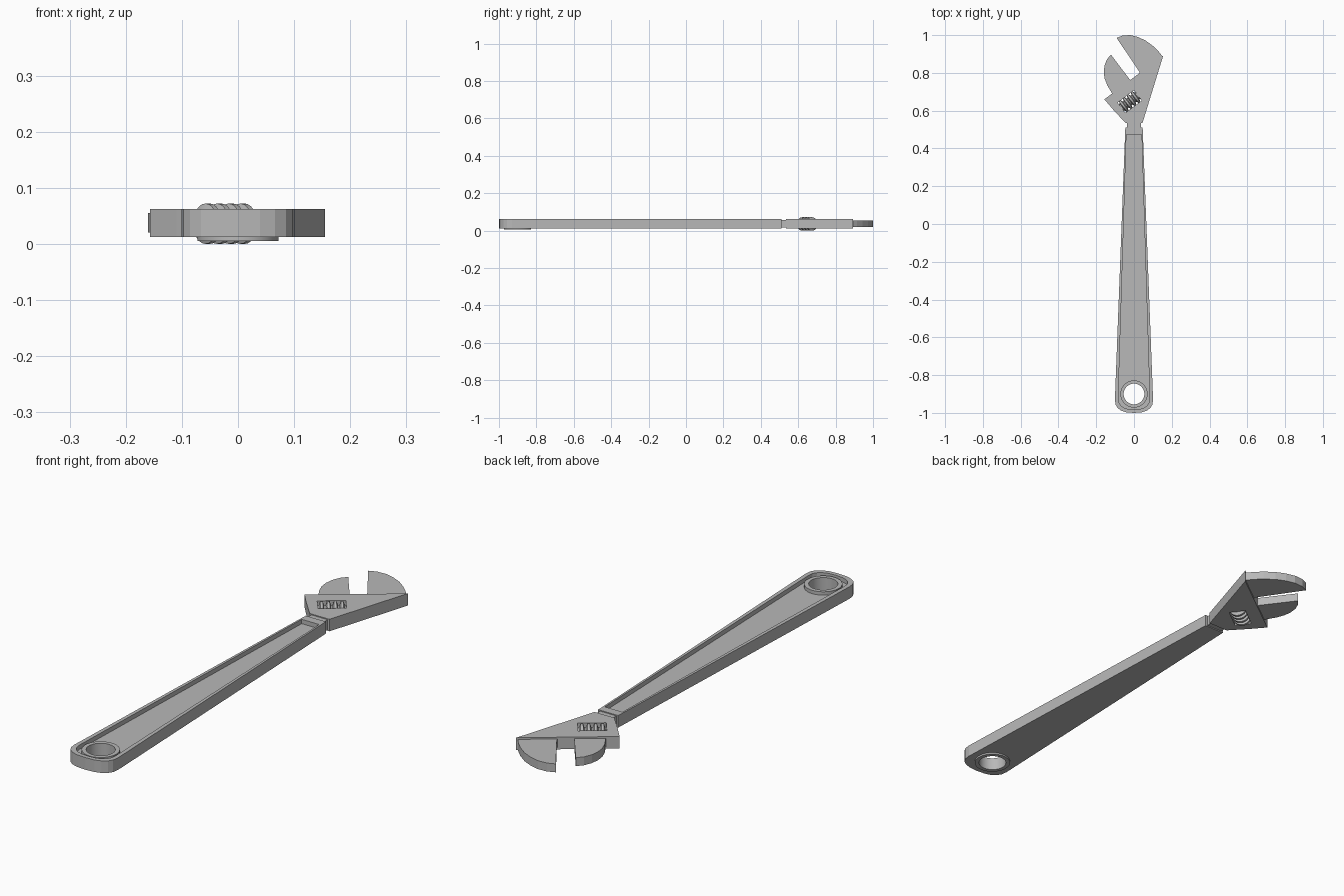
import bpy, bmesh, math
from mathutils import Matrix, Vector

cube = bpy.data.objects.get("Cube")
if cube:
    bpy.data.objects.remove(cube, do_unlink=True)

steel = bpy.data.materials.new("steel grey")
steel.use_nodes = True
GREY = (0.48, 0.48, 0.48, 1)
steel.diffuse_color = GREY
steel.node_tree.nodes["Principled BSDF"].inputs["Base Color"].default_value = GREY

BOTTOM, TOP = 0.012, 0.062
TILT = math.radians(37)      # slant of the head edge and of the worm screw
EYE_Y = -0.9                 # centre of the hanging hole


def finish(name, bm):
    bmesh.ops.recalc_face_normals(bm, faces=bm.faces)
    mesh = bpy.data.meshes.new(name)
    bm.to_mesh(mesh)
    bm.free()
    mesh.materials.append(steel)
    obj = bpy.data.objects.new(name, mesh)
    bpy.context.collection.objects.link(obj)
    return obj


def prism(name, outline, z0, z1):
    """Extrude a flat outline from z0 up to z1."""
    bm = bmesh.new()
    face = bm.faces.new([bm.verts.new((x, y, z0)) for x, y in outline])
    new = bmesh.ops.extrude_face_region(bm, geom=[face])["geom"]
    verts = [v for v in new if isinstance(v, bmesh.types.BMVert)]
    bmesh.ops.translate(bm, verts=verts, vec=(0, 0, z1 - z0))
    return finish(name, bm)


def circle(radius, n=32):
    return [(radius * math.cos(2 * math.pi * i / n),
             EYE_Y + radius * math.sin(2 * math.pi * i / n)) for i in range(n)]


def lathe(name, profile, matrix, n=32, closed=False):
    """Spin (radius, height) points around z, then place with matrix."""
    bm = bmesh.new()
    rings = [[bm.verts.new((r * math.cos(2 * math.pi * i / n),
                            r * math.sin(2 * math.pi * i / n), h)) for i in range(n)]
             for r, h in profile]
    pairs = list(zip(rings, rings[1:]))
    if closed:
        pairs.append((rings[-1], rings[0]))
    else:
        bm.faces.new(rings[0])
        bm.faces.new(rings[-1])
    for a, b in pairs:
        for i in range(n):
            j = (i + 1) % n
            bm.faces.new((a[i], a[j], b[j], b[i]))
    bm.transform(matrix)
    return finish(name, bm)


def cut(target, cutters):
    """Subtract the cutters, bake the result and drop the cutters."""
    for cutter in cutters:
        cutter.hide_render = True
        mod = target.modifiers.new("cut", 'BOOLEAN')
        mod.operation, mod.solver, mod.object = 'DIFFERENCE', 'EXACT', cutter
    bpy.context.view_layer.update()
    graph = bpy.context.evaluated_depsgraph_get()
    baked = bpy.data.meshes.new_from_object(target.evaluated_get(graph))
    target.modifiers.clear()
    target.data = baked
    for cutter in cutters:
        bpy.data.objects.remove(cutter, do_unlink=True)


def smooth(obj):
    bpy.ops.object.select_all(action='DESELECT')
    obj.select_set(True)
    bpy.context.view_layer.objects.active = obj
    bpy.ops.object.shade_smooth_by_angle(angle=math.radians(35))


def handle_outline(top_half, top_y, low_half, low_y, end_y, n=10):
    """Tapered bar with a rounded lower end."""
    pts = [(top_half, top_y), (-top_half, top_y)]
    for i in range(n + 1):
        a = math.pi * (1 + i / n)
        c, s = math.cos(a), math.sin(a)
        pts.append((low_half * math.copysign(abs(c) ** 0.8, c),
                    low_y - (low_y - end_y) * abs(s) ** 0.8))
    return pts


# Handle with a sunken panel and a hanging hole
handle = prism("handle", handle_outline(0.046, 0.51, 0.101, -0.93, -1.0), BOTTOM, TOP)
panel = prism("panel_cutter", handle_outline(0.04, 0.475, 0.083, -0.92, -0.982), 0.044, 0.1)
eye = prism("eye_cutter", circle(0.062), -0.1, 0.2)
cut(handle, [panel, eye])

# Ring lining the hanging hole
ring = lathe("hanging_ring", [(0.055, 0.005), (0.072, 0.005), (0.072, 0.058), (0.055, 0.058)],
             Matrix.Translation((0, EYE_Y, 0)), closed=True)
smooth(ring)

# Neck
prism("neck", [(-0.037, 0.49), (0.037, 0.49), (0.037, 0.56), (-0.037, 0.56)], 0.016, 0.058)

# Head with the worm window
head = prism("head", [(-0.045, 0.535), (0.045, 0.535), (0.155, 0.892), (-0.157, 0.66),
                      (-0.11, 0.605)], BOTTOM, TOP)
worm_at = Vector((-0.023, 0.648, 0.036))
axis, side = Vector((math.cos(TILT), math.sin(TILT))), Vector((-math.sin(TILT), math.cos(TILT)))
window = [worm_at.xy + axis * a * 0.054 + side * b * 0.034
          for a, b in ((-1, -1), (1, -1), (1, 1), (-1, 1))]
cut(head, [prism("window_cutter", window, -0.1, 0.2)])

# Jaws, slightly thinner than the head
fixed = [(0.033, 0.79), (0.028, 0.807), (-0.092, 0.985), (-0.06, 0.998), (-0.02, 1.0),
         (0.02, 0.99), (0.06, 0.972), (0.1, 0.943), (0.13, 0.914), (0.15, 0.888)]
moving = [(-0.018, 0.75), (-0.022, 0.764), (-0.122, 0.897), (-0.143, 0.872), (-0.156, 0.84),
          (-0.16, 0.805), (-0.156, 0.772), (-0.142, 0.735), (-0.115, 0.69), (-0.1, 0.685)]
for name, outline in (("fixed_jaw", fixed), ("moving_jaw", moving)):
    prism(name, outline, 0.02, 0.055)

# Worm screw: core with four ridges
profile = [(0.022, -0.054)]
for k in range(4):
    h = (k - 1.5) * 0.026
    profile += [(0.022, h - 0.01), (0.036, h - 0.005), (0.036, h + 0.005), (0.022, h + 0.01)]
profile.append((0.022, 0.054))
worm = lathe("worm_screw", profile, Matrix.Translation(worm_at)
             @ Matrix.Rotation(TILT, 4, 'Z') @ Matrix.Rotation(math.pi / 2, 4, 'Y'), n=24)
smooth(worm)
